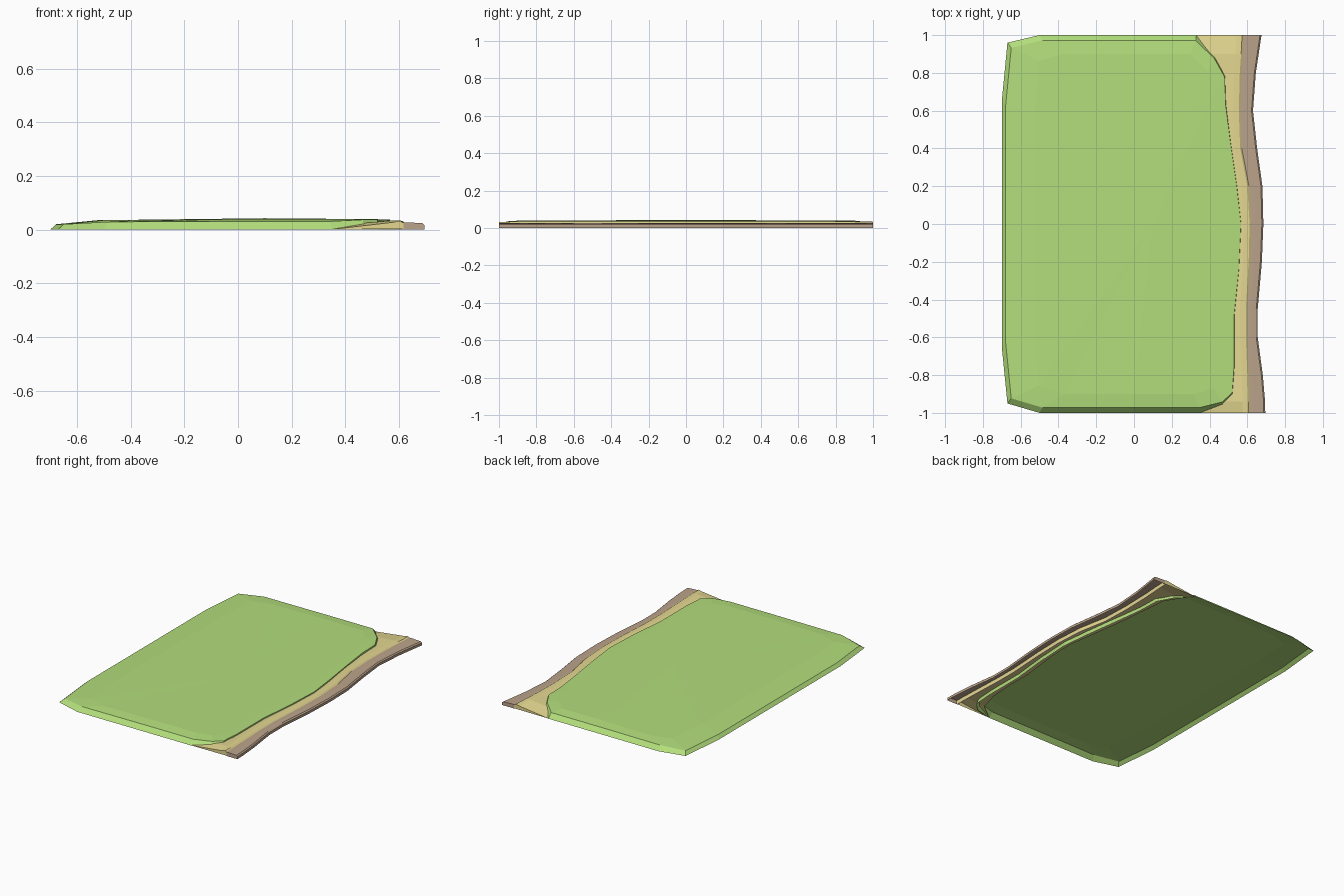
import bpy, bmesh

if "Cube" in bpy.data.objects:
    bpy.data.objects.remove(bpy.data.objects["Cube"])


def material(name, color):
    m = bpy.data.materials.new(name)
    m.diffuse_color = (*color, 1)
    m.use_nodes = True
    m.node_tree.nodes["Principled BSDF"].inputs["Base Color"].default_value = m.diffuse_color
    return m


def shell(name, rows, mat, loop=False, apex=None, caps=False):
    """Skin rows of equal length; loop closes each row, apex fans the last row, caps fill end rows."""
    bm = bmesh.new()
    vs = [[bm.verts.new(p) for p in r] for r in rows]
    n = len(vs[0])
    for a, b in zip(vs, vs[1:]):
        for i in range(n if loop else n - 1):
            j = (i + 1) % n
            bm.faces.new((a[i], a[j], b[j], b[i]))
    if apex:
        c = bm.verts.new(apex)
        for i in range(n):
            bm.faces.new((vs[-1][i], vs[-1][(i + 1) % n], c))
    if caps:
        bm.faces.new(vs[0][::-1])
        bm.faces.new(vs[-1])
    bmesh.ops.recalc_face_normals(bm, faces=bm.faces)
    # open-bottomed shells must face upwards
    if sum(f.normal.z * f.calc_area() for f in bm.faces) < 0:
        bmesh.ops.reverse_faces(bm, faces=bm.faces)
    me = bpy.data.meshes.new(name)
    bm.to_mesh(me)
    bm.free()
    me.materials.append(mat)
    ob = bpy.data.objects.new(name, me)
    bpy.context.collection.objects.link(ob)
    return ob


green = material("grass_green", (0.45, 0.73, 0.20))
yellow = material("sand_yellow", (0.78, 0.68, 0.28))
brown = material("mud_brown", (0.50, 0.37, 0.26))

# Grass: open-bottomed shell, outline lofted inwards to a gently domed top
outline = [(-.5, -1), (0, -1), (.35, -1), (.47, -.97), (.525, -.92), (.535, -.78),
           (.535, -.5), (.56, -.25), (.572, 0), (.55, .2), (.515, .45), (.49, .65),
           (.485, .8), (.43, .9), (.33, 1), (0, 1), (-.5, 1), (-.67, .96),
           (-.7, .65), (-.7, 0), (-.7, -.65), (-.67, -.95)]


def edge_z(x):
    return .02 if x < -.6 else .029 if x < -.3 else .031 if x < .4 else .037


base = [(x, y, 0) for x, y in outline]
rim = [(x * (.97 if x < 0 else .99), y * .972, edge_z(x)) for x, y in outline]
crown = [(x * (.75 if x < 0 else .9), y * .9, .035 if x < -.3 else .039) for x, y in outline]
shell("grass", [base, rim, crown], green, loop=True, apex=(.1, 0, .0425))

# Wavy shore stations: y, sand inner x, sand/mud boundary x, mud outer x
shore = [(-1, .35, .605, .695), (-.94, .44, .605, .694), (-.8, .48, .60, .682),
         (-.6, .49, .592, .655), (-.45, .49, .592, .655), (-.2, .52, .607, .677),
         (0, .53, .612, .685), (.2, .50, .60, .68), (.4, .47, .562, .652),
         (.6, .45, .555, .63), (.8, .43, .56, .645), (.9, .37, .567, .66),
         (1, .33, .572, .675)]


# Sand strip: sheet tucked under the grass, dropping to the mud
def sand_section(y, a, b, c):
    end = abs(y) == 1
    return [(a, y, .001 if end else .022), (b - .03, y, .027 if end else .034),
            (b, y, .033), (b + .013, y, .024), (b + .013, y, .002)]


shell("sand_strip", [sand_section(*s) for s in shore], yellow, caps=True)


# Mud strip: low outer bank with rounded upper edge
def mud_section(y, a, b, c):
    return [(b + .008, y, 0), (b + .008, y, .027), (b + .03, y, .027),
            (c - .008, y, .024), (c, y, .017), (c, y, 0)]


shell("mud_bank", [mud_section(*s) for s in shore], brown, caps=True)
